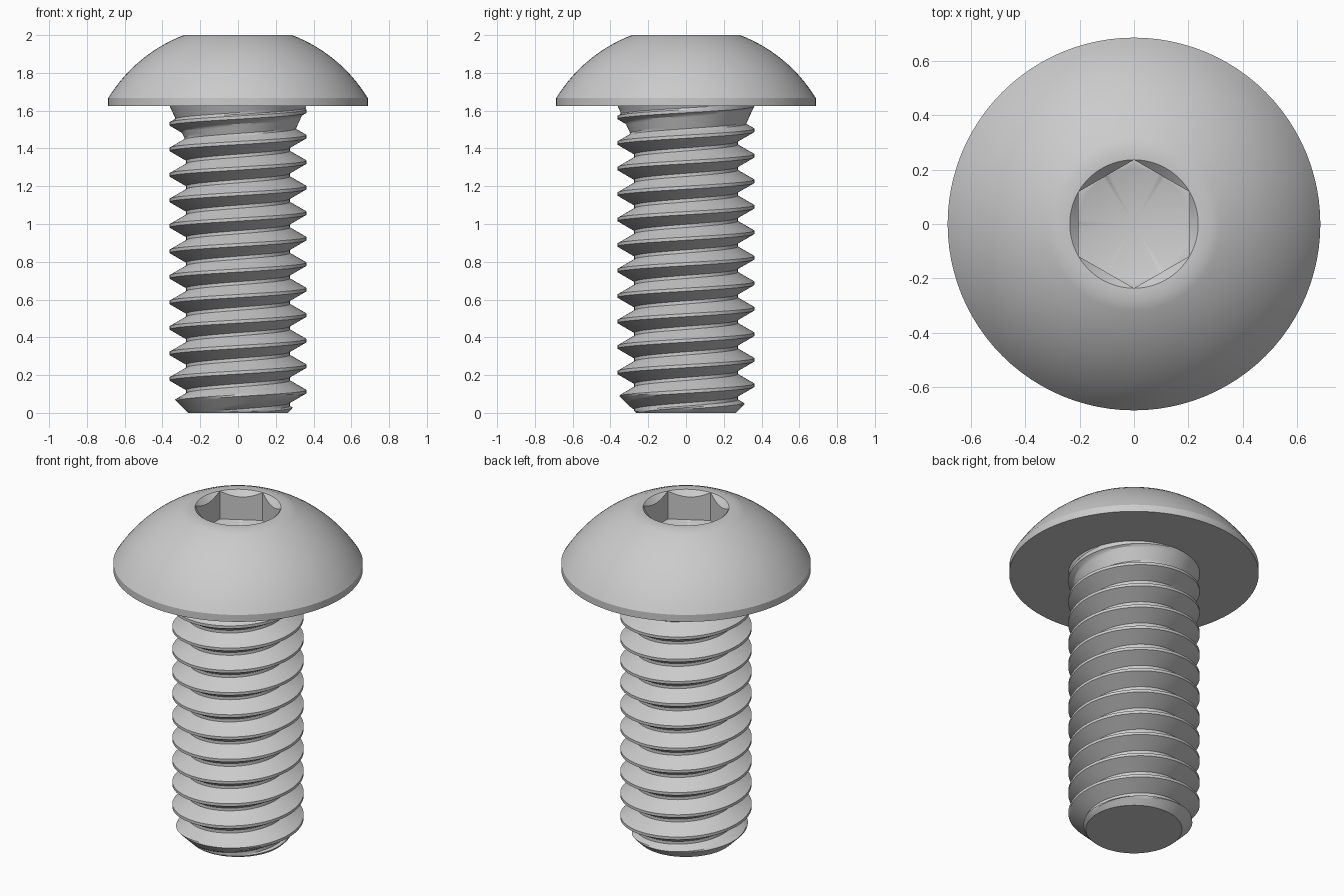
import bpy
import bmesh
from math import pi, sin, cos, asin, sqrt, atan2

SIDES = 96
HEAD_BASE = 1.625
PITCH, CREST, ROOT = 0.135, 0.362, 0.274
HEX = 0.205                          # half the width across the socket flats
CORNER = HEX / cos(pi / 6)

cube = bpy.data.objects.get("Cube")
if cube:
    bpy.data.objects.remove(cube, do_unlink=True)

steel = bpy.data.materials.new("steel_grey")
steel.use_nodes = True
steel.diffuse_color = (0.6, 0.6, 0.6, 1)
steel.node_tree.nodes["Principled BSDF"].inputs["Base Color"].default_value = (0.6, 0.6, 0.6, 1)


def lathe(name, profile, cap_height=None):
    """Sweep an angle-dependent (radius, height) profile around z."""
    bm = bmesh.new()
    columns = []
    for i in range(SIDES + 1):
        a = 2 * pi * i / SIDES
        columns.append([bm.verts.new((r * cos(a), r * sin(a), z)) for r, z in profile(a)])
    for left, right in zip(columns, columns[1:]):
        for j in range(len(left) - 1):
            bm.faces.new((left[j], right[j], right[j + 1], left[j + 1]))
    bmesh.ops.remove_doubles(bm, verts=bm.verts[:], dist=0.0001)
    if cap_height is not None:
        ring = [v for v in bm.verts if abs(v.co.z - cap_height) < 1e-5]
        ring.sort(key=lambda v: -atan2(v.co.y, v.co.x))
        bm.faces.new(ring)
    mesh = bpy.data.meshes.new(name)
    bm.to_mesh(mesh)
    bm.free()
    mesh.materials.append(steel)
    obj = bpy.data.objects.new(name, mesh)
    bpy.context.collection.objects.link(obj)
    bpy.ops.object.select_all(action='DESELECT')
    obj.select_set(True)
    bpy.context.view_layer.objects.active = obj
    bpy.ops.object.shade_smooth_by_angle(angle=pi / 6)
    return obj


# Domed head with a chamfered hex socket and conical socket floor
def head_profile(a):
    rim, rim_top, flat = 0.687, 1.667, 0.283
    points = [(0, HEAD_BASE), (rim, HEAD_BASE)]
    centre = 1.2475
    radius = sqrt(rim ** 2 + (rim_top - centre) ** 2)
    start, end = asin(rim / radius), asin(flat / radius)
    for k in range(15):
        t = start + (end - start) * k / 14
        points.append((radius * sin(t), centre + radius * cos(t)))
    wall = HEX / cos((a + pi / 6) % (pi / 3) - pi / 6)
    floor = 1.83
    return points + [(CORNER, 2), (wall, 2 - (CORNER - wall)), (wall, floor),
                     (HEX, floor), (0, floor - 0.11)]


# Right-hand thread, with a chamfered tip and a flared runout below the head
def thread_profile(a):
    points = []
    for j in range(-48, 16 * 14):
        z = 0.1125 + PITCH * (j / 16 + a / (2 * pi))
        z = min(max(z, 0), HEAD_BASE)
        phase = j % 16
        steps = min(phase, 16 - phase)       # sixteenths of a pitch from the crest
        depth = min(max((steps - 1) / 6, 0), 1)
        r = CREST + (ROOT - CREST) * depth
        runout = CREST - 0.46 * (HEAD_BASE - z)
        tip = 0.265 + z
        if z >= HEAD_BASE:
            r = CREST
        elif z <= 0:
            r = tip
        points.append((min(max(r, runout), tip), z))
    return points


lathe("button_head", head_profile)
lathe("threaded_shank", thread_profile, cap_height=0)
